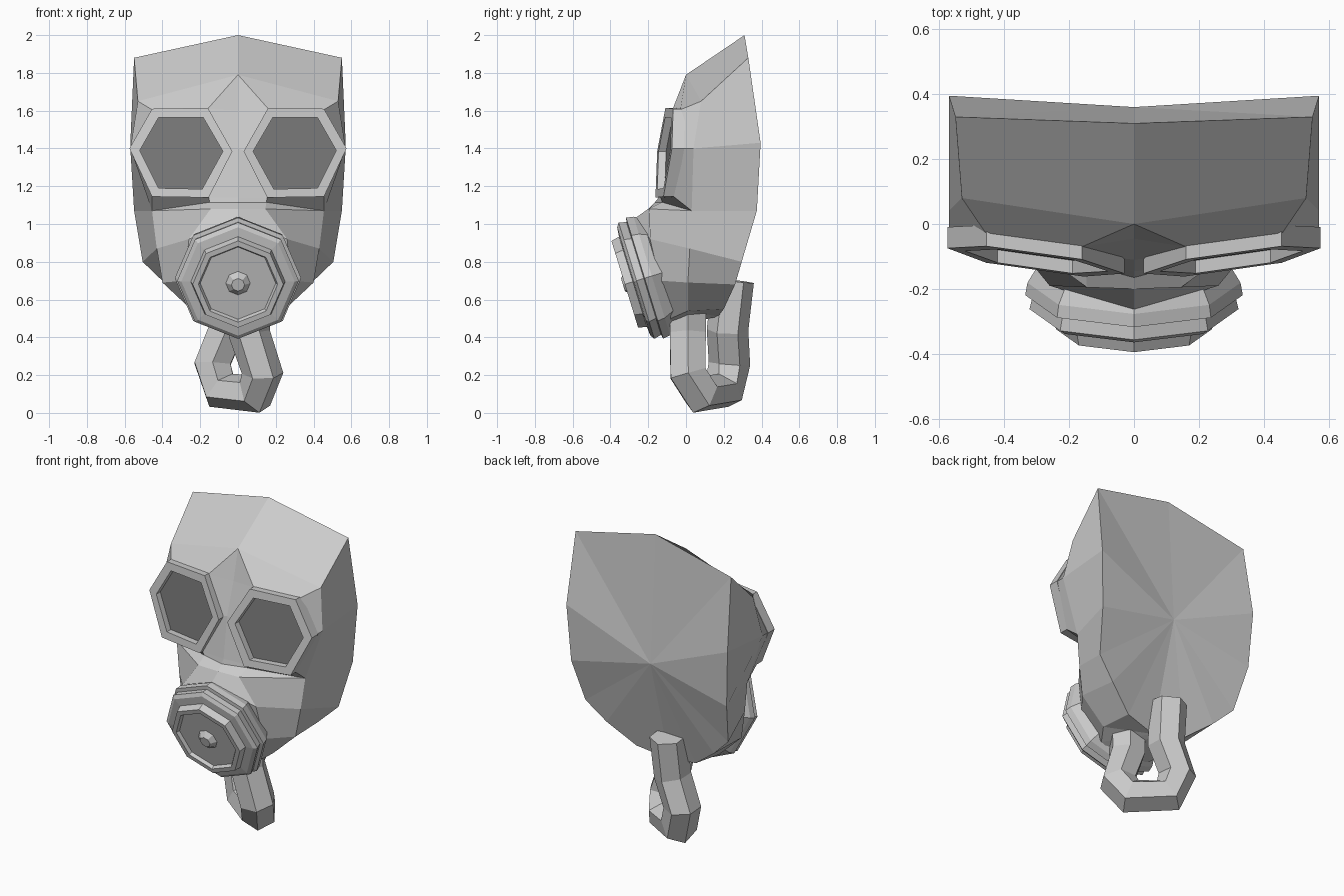
import bpy, bmesh
from math import sin, cos, pi
from mathutils import Vector

cube = bpy.data.objects.get("Cube")
if cube:
    bpy.data.objects.remove(cube)


def material(name, value):
    m = bpy.data.materials.new(name)
    m.use_nodes = True
    colour = (value, value, value, 1)
    m.diffuse_color = colour
    m.node_tree.nodes["Principled BSDF"].inputs["Base Color"].default_value = colour
    return m


rubber = material("grey_rubber", 0.6)
glass = material("dark_lens", 0.19)


def finish(bm, name, mats):
    bmesh.ops.recalc_face_normals(bm, faces=bm.faces)
    mesh = bpy.data.meshes.new(name)
    bm.to_mesh(mesh)
    bm.free()
    for m in mats:
        mesh.materials.append(m)
    ob = bpy.data.objects.new(name, mesh)
    bpy.context.collection.objects.link(ob)
    return ob


def loft(name, loops, mats, end_material=0):
    """Skin equal point loops in order, closing both ends."""
    bm = bmesh.new()
    rings = [[bm.verts.new(p) for p in loop] for loop in loops]
    n = len(rings[0])
    for a, b in zip(rings, rings[1:]):
        for i in range(n):
            j = (i + 1) % n
            bm.faces.new((a[i], a[j], b[j], b[i]))
    bm.faces.new(rings[0])
    bm.faces.new(rings[-1]).material_index = end_material
    return finish(bm, name, mats)


# Mask shell: rows run from the centre line past the temple to the back edge;
# shared corner points let rows merge where the shell has fewer facets
crown = (0, .31, 2)
top = (.55, .33, 1.88)
forehead = (0, 0, 1.79)
brow = (.53, .08, 1.65)
cheek = (.455, .03, 1.07)
cheek_back = (.55, .375, 1.07)
jaw = (.4, .01, .69)
chin = (.24, .01, .54)
base = (0, .17, .51)
rows = [
    [crown, crown, top, top, top],
    [forehead, forehead, brow, brow, top],
    [(0, -.045, 1.6), (.16, -.07, 1.61), (.455, -.03, 1.605), brow, top],
    [(0, -.11, 1.4), (.04, -.105, 1.385), (.57, -.02, 1.4), (.57, .04, 1.4), (.57, .395, 1.43)],
    [(0, -.145, 1.14), (.155, -.135, 1.14), (.455, -.065, 1.145), cheek, cheek_back],
    [(0, -.165, 1.115), (.15, -.125, 1.115), cheek, cheek, cheek_back],
    [(0, -.2, 1.08), (.145, -.195, 1.08), cheek, cheek, cheek_back],
    [(0, -.27, 1.03), (.26, -.19, .92), (.43, .02, .87), (.43, .02, .87), (.505, .295, .8)],
    [(0, -.2, .7), (.28, -.14, .7), jaw, jaw, (.38, .26, .68)],
    [(0, -.1, .45), (.18, -.08, .5), chin, chin, (.21, .2, .55)],
    [base] * 5,
]
eye_holes = ((2, 1), (3, 1))
bm = bmesh.new()
verts = {}


def face(points, side):
    found = []
    for x, y, z in points:
        key = (x * side, y, z)
        if key not in verts:
            verts[key] = bm.verts.new(key)
        if verts[key] not in found:
            found.append(verts[key])
    if len(found) > 2:
        bm.faces.new(found)


back_centre = (0, .36, 1.19)
outline = [crown] + [row[-1] for row in rows]
for side in (1, -1):
    for r, (a, b) in enumerate(zip(rows, rows[1:])):
        for i in range(4):
            if (r, i) not in eye_holes:
                face((a[i], a[i + 1], b[i + 1], b[i]), side)
    for p, q in zip(outline, outline[1:]):
        face((p, q, back_centre), side)
finish(bm, "mask_shell", [rubber])

# Goggles: hexagonal rims on a slanted plane with a recessed lens
outer = [(.575, 1.4), (.455, 1.61), (.16, 1.615), (.03, 1.385), (.155, 1.14), (.455, 1.145)]
inner = [(.52, 1.39), (.42, 1.565), (.185, 1.565), (.08, 1.385), (.19, 1.185), (.42, 1.19)]


def hexagon(points, depth, side):
    return [(x * side, -.155 + .14 * x + .11 * (z - 1.4) + depth, z) for x, z in points]


for side, label in ((1, "left"), (-1, "right")):
    loft(label + "_goggle",
         [hexagon(outer, .065, side), hexagon(outer, 0, side),
          hexagon(inner, 0, side), hexagon(inner, .04, side)],
         [rubber, glass], 1)

# Breathing filter: stepped octagons around an axis tipped downward
centre = Vector((0, -.262, .7))
axis = Vector((0, -.956, -.294))
up = Vector((0, -.294, .956))
across = Vector((1, 0, 0))


def ring(along, radius):
    return [centre + axis * along + radius * (across * sin(k * pi / 4) + up * cos(k * pi / 4))
            for k in range(8)]


filter_profile = [(-.15, .29), (-.085, .328), (-.045, .335), (-.04, .312), (0, .322),
                  (.015, .3), (.02, .25), (.065, .24), (.065, .21), (.045, .2)]
knob_profile = [(.04, .07), (.075, .035)]
loft("filter", [ring(*p) for p in filter_profile], [rubber])
loft("filter_knob", [ring(*p) for p in knob_profile], [rubber])

# Breathing hose: a six-sided tube looping below the chin
path = [(.06, .01, .56), (.06, .01, .42), (.13, .01, .21), (.09, .08, .1),
        (-.09, .2, .12), (-.135, .23, .26), (-.06, .22, .44), (-.05, .25, .7)]
curve = bpy.data.curves.new("hose", "CURVE")
curve.dimensions = "3D"
curve.bevel_depth = .11
curve.bevel_resolution = 1
curve.use_fill_caps = True
spline = curve.splines.new("POLY")
spline.points.add(len(path) - 1)
for point, p in zip(spline.points, path):
    point.co = (*p, 1)
spline.use_smooth = False
curve.materials.append(rubber)
bpy.context.collection.objects.link(bpy.data.objects.new("hose", curve))
